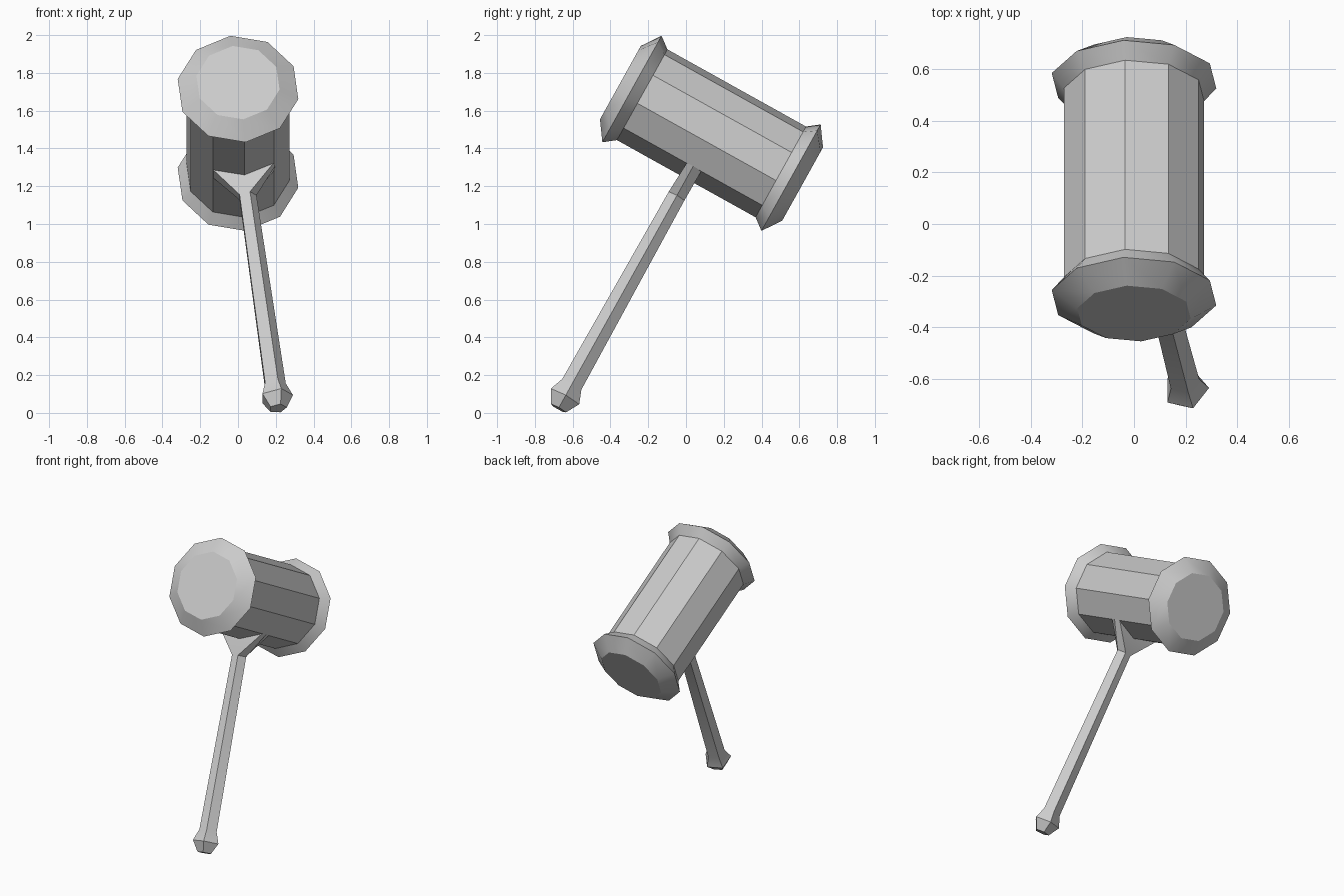
import bpy, bmesh, math
from mathutils import Matrix

if "Cube" in bpy.data.objects:
    bpy.data.objects.remove(bpy.data.objects["Cube"])

# Whole mallet pose: rolled about the head axis, then tilted forward
POSE = (Matrix.Translation((0, 0.135, 1.48))
        @ Matrix.Rotation(math.radians(-29.1), 4, 'X')
        @ Matrix.Rotation(math.radians(-7.2), 4, 'Y'))

grey = bpy.data.materials.new("plain_grey")
grey.diffuse_color = (0.6, 0.6, 0.6, 1)
grey.use_nodes = True
grey.node_tree.nodes["Principled BSDF"].inputs["Base Color"].default_value = grey.diffuse_color


def loft(name, rings):
    """Skin a list of equal-sized vertex rings and close both ends."""
    bm = bmesh.new()
    loops = [[bm.verts.new(p) for p in ring] for ring in rings]
    n = len(loops[0])
    for a, b in zip(loops, loops[1:]):
        for i in range(n):
            j = (i + 1) % n
            bm.faces.new((a[i], a[j], b[j], b[i]))
    bm.faces.new(loops[0])
    bm.faces.new(loops[-1])
    bmesh.ops.recalc_face_normals(bm, faces=bm.faces)
    me = bpy.data.meshes.new(name)
    bm.to_mesh(me)
    bm.free()
    me.materials.append(grey)
    ob = bpy.data.objects.new(name, me)
    bpy.context.collection.objects.link(ob)
    ob.matrix_world = POSE
    bpy.ops.object.select_all(action='DESELECT')
    ob.select_set(True)
    bpy.context.view_layer.objects.active = ob
    bpy.ops.object.shade_smooth_by_angle(angle=math.radians(30))
    return ob


def decagon(y, r):
    angles = [math.radians(90 + 36 * k) for k in range(10)]
    return [(r * math.cos(a), y, r * math.sin(a)) for a in angles]


def pentagon(z, r):
    angles = [math.radians(18 + 72 * k) for k in range(5)]
    return [(r * math.sin(a), -r * math.cos(a), z) for a in angles]


# Ten-sided head with a flared rim at each end
half = [(0.552, 0.224), (0.482, 0.325), (0.42, 0.277)]
profile = [(-y, r) for y, r in half] + half[::-1]
loft("mallet_head", [decagon(y, r) for y, r in profile])

# Five-sided handle: wide wedge under the head, slim grip, pommel knob
wedge = [(0.162, -0.038), (0.17, 0.0), (0.162, 0.05), (-0.162, 0.05), (-0.162, -0.038)]
grip = [(0.385, 0.05), (1.535, 0.061), (1.61, 0.09), (1.68, 0.048)]
loft("handle", [[(x, y, -0.222) for x, y in wedge]]
     + [pentagon(-t, r) for t, r in grip])
